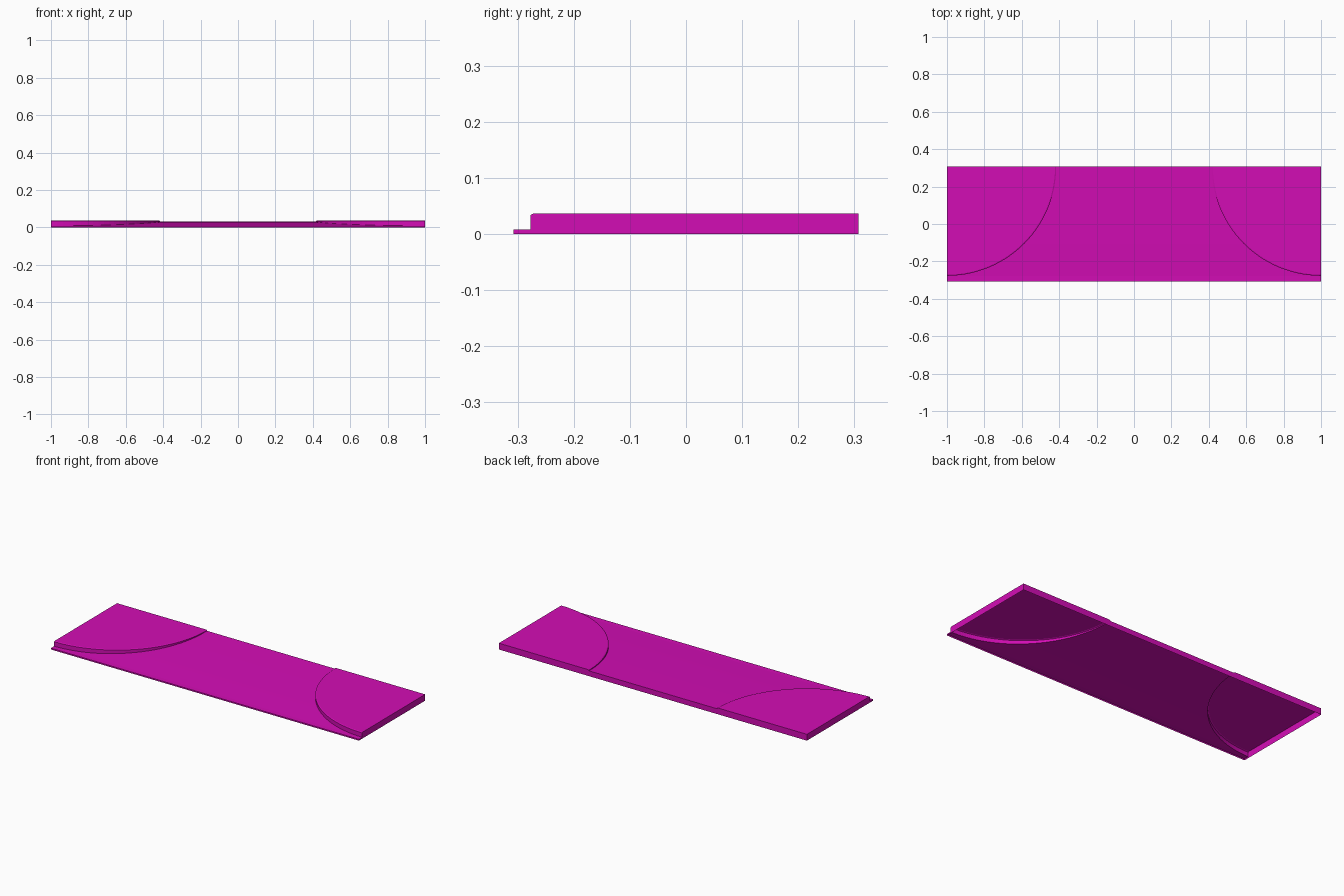
import bpy, bmesh, math
from mathutils import Vector

cube = bpy.data.objects.get("Cube")
if cube:
    bpy.data.objects.remove(cube, do_unlink=True)

magenta = bpy.data.materials.new("magenta")
magenta.use_nodes = True
COLOUR = (0.65, 0.004, 0.46, 1)
magenta.diffuse_color = COLOUR
magenta.node_tree.nodes["Principled BSDF"].inputs["Base Color"].default_value = COLOUR

BACK, FRONT, STEP = 0.307, -0.307, -0.277   # y of the edges and front step
LEDGE, LIP, TOP = 0.008, 0.034, 0.037       # heights
RADIUS = BACK - STEP                        # corner curb radius
SEGMENTS = 28
SLOPE = [(STEP, LEDGE), (-0.12, 0.016), (0.12, 0.025), (BACK, 0.031)]


def road_z(y):
    """Height of the sloping roadway at y."""
    for (y0, z0), (y1, z1) in zip(SLOPE, SLOPE[1:]):
        if y <= y1:
            return z0 + (z1 - z0) * max(0, y - y0) / (y1 - y0)
    return SLOPE[-1][1]


def arc(r, side):
    """Points of a quarter circle around the back outer corner."""
    for i in range(SEGMENTS + 1):
        a = math.pi / 2 * i / SEGMENTS
        yield side * (-1 + r * math.sin(a)), BACK - r * math.cos(a)


def sheet(name, rows, facing, x_joints=(), y_joints=()):
    """Open surface through rows of points, split into slabs at the joints."""
    bm = bmesh.new()
    grid = [[bm.verts.new(p) for p in row] for row in rows]
    for a, b in zip(grid, grid[1:]):
        for i in range(len(a) - 1):
            bm.faces.new((a[i], a[i + 1], b[i + 1], b[i]))
    bmesh.ops.remove_doubles(bm, verts=bm.verts, dist=0.00001)
    bm.normal_update()
    for f in bm.faces:
        if f.normal.dot(Vector(facing)) < 0:
            f.normal_flip()
    joints = [((x, 0, 0), (1, 0, 0)) for x in x_joints]
    joints += [((0, y, 0), (0, 1, 0)) for y in y_joints]
    for co, no in joints:
        cut = bmesh.ops.bisect_plane(bm, geom=bm.verts[:] + bm.edges[:] + bm.faces[:],
                                     plane_co=co, plane_no=no, dist=0.0001)
        edges = [e for e in cut["geom_cut"]
                 if isinstance(e, bmesh.types.BMEdge) and len(e.link_faces) == 2]
        bmesh.ops.split_edges(bm, edges=edges)
    mesh = bpy.data.meshes.new(name)
    bm.to_mesh(mesh)
    bm.free()
    mesh.materials.append(magenta)
    obj = bpy.data.objects.new(name, mesh)
    bpy.context.collection.objects.link(obj)
    return obj


# Sloping roadway between the two rounded corners
sheet("roadway", [[(x, y, road_z(y)), (-x, y, road_z(y))] for x, y in arc(RADIUS, 1)],
      (0, 0, 1), (-0.19, 0.19), (-0.12, 0.12))

# Low flat ledge along the front
sheet("front_ledge", [[(-1, y, LEDGE), (1, y, LEDGE)] for y in (FRONT, STEP)],
      (0, 0, 1), (-0.81, -0.57, -0.19, 0.19, 0.57, 0.81))

for side, label in ((1, "right"), (-1, "left")):
    # Raised curb with a small bevel
    lines = []
    for x, y in arc(RADIUS, side):
        dx, dy = x + side, y - BACK
        row = [(x, y, road_z(y))]
        for inset, z in ((0, LIP), (0.006, TOP), (0.022, TOP)):
            k = 1 - inset / RADIUS
            row.append((dx * k - side, BACK + dy * k, z))
        lines.append(row)
    sheet("curb_" + label, lines, (side, -1, 1))

    # Paved corner behind the curb
    sheet("pavement_" + label,
          [[(-side, y, TOP), (x, y, TOP)] for x, y in arc(RADIUS - 0.022, side)],
          (0, 0, 1), (-side * 0.81, -side * 0.625), (-0.065, 0.12))

    # Outer end wall, stepped down at the ledge
    profile = [(FRONT, LEDGE), (STEP, LEDGE), (STEP, LIP),
               (STEP + 0.006, TOP), (BACK, TOP)]
    sheet("end_wall_" + label, [[(-side, y, 0), (-side, y, z)] for y, z in profile
                                if (y, z) != (STEP, LEDGE)][1:], (-side, 0, 0))
    sheet("ledge_end_" + label, [[(-side, y, 0), (-side, y, LEDGE)] for y in (FRONT, STEP)],
          (-side, 0, 0))

    # Back wall behind the raised corner
    edge = 1 - RADIUS
    sheet("back_corner_wall_" + label,
          [[(-side * x, BACK, 0), (-side * x, BACK, z)]
           for x, z in ((1, TOP), (edge + 0.006, TOP), (edge, LIP))], (0, 1, 0))

# Back wall behind the roadway, and the front lip
for name, y, half, z, way in (("back_wall", BACK, 1 - RADIUS, road_z(BACK), 1),
                              ("front_lip", FRONT, 1, LEDGE, -1)):
    sheet(name, [[(x, y, 0), (x, y, z)] for x in (-half, half)], (0, way, 0), (-0.19, 0.19))
